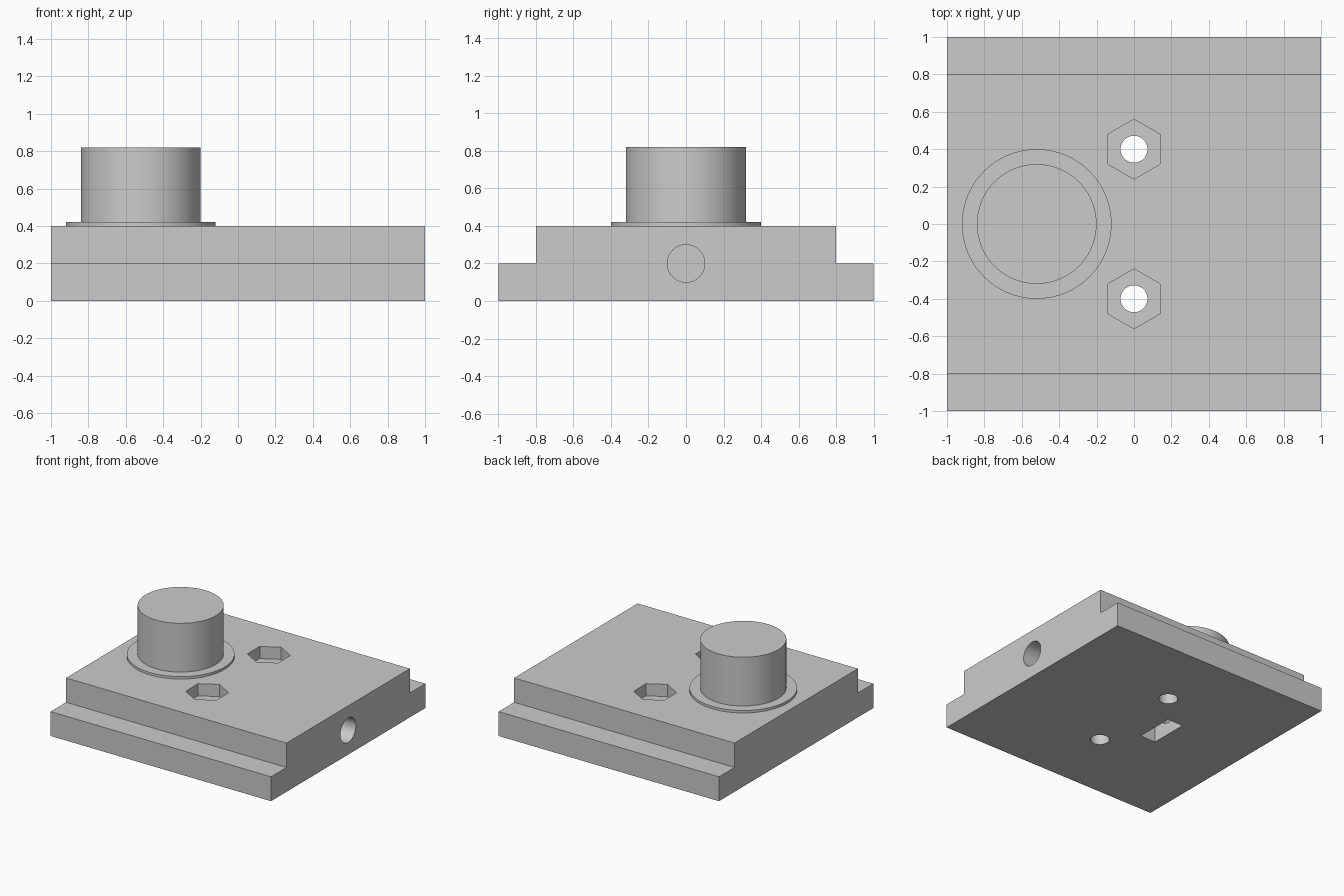
import bpy
import math

cube = bpy.data.objects.get("Cube")
if cube:
    bpy.data.objects.remove(cube, do_unlink=True)

GREY = (0.6, 0.6, 0.6, 1)
grey = bpy.data.materials.new("plain grey")
grey.use_nodes = True
grey.diffuse_color = GREY
grey.node_tree.nodes["Principled BSDF"].inputs["Base Color"].default_value = GREY


def name_part(name):
    ob = bpy.context.object
    ob.name = name
    ob.data.materials.append(grey)
    return ob


def box(name, x0, x1, y, z0, z1):
    bpy.ops.mesh.primitive_cube_add(size=1, location=((x0 + x1) / 2, 0, (z0 + z1) / 2))
    ob = name_part(name)
    ob.scale = (x1 - x0, 2 * y, z1 - z0)
    bpy.ops.object.transform_apply(location=False, rotation=False, scale=True)
    return ob


def cylinder(name, radius, start, length, sides=64, rotation=(0, 0, 0), along=(0, 0, 1)):
    centre = [s + a * length / 2 for s, a in zip(start, along)]
    bpy.ops.mesh.primitive_cylinder_add(vertices=sides, radius=radius, depth=length,
                                        location=centre, rotation=rotation)
    return name_part(name)


def cut(target, cutter):
    mod = target.modifiers.new(cutter.name, "BOOLEAN")
    mod.operation = "DIFFERENCE"
    mod.solver = "EXACT"
    mod.object = cutter
    bpy.context.view_layer.objects.active = target
    bpy.ops.object.modifier_apply(modifier=mod.name)
    bpy.data.objects.remove(cutter, do_unlink=True)


def smooth(ob):
    bpy.ops.object.select_all(action="DESELECT")
    ob.select_set(True)
    bpy.context.view_layer.objects.active = ob
    bpy.ops.object.shade_smooth_by_angle(angle=math.radians(30))


# Stepped base block, extruded along x from its end profile
half = [(1, 0), (1, 0.2), (0.8, 0.2), (0.8, 0.4)]
profile = half + [(-y, z) for y, z in reversed(half)]
n = len(profile)
verts = [(x, y, z) for x in (-1, 1) for y, z in profile]
faces = [tuple(reversed(range(n))), tuple(range(n, 2 * n))]
faces += [(i, (i + 1) % n, (i + 1) % n + n, i + n) for i in range(n)]
mesh = bpy.data.meshes.new("base_block")
mesh.from_pydata(verts, [], faces)
mesh.materials.append(grey)
base = bpy.data.objects.new("base_block", mesh)
bpy.context.collection.objects.link(base)

# Bolt holes with hexagonal nut pockets
for y in (-0.4, 0.4):
    cut(base, cylinder("bolt_hole", 0.072, (0, y, -0.1), 0.6, 48))
    cut(base, cylinder("nut_pocket", 0.16, (0, y, 0.3), 0.2, 6))

# Blind side bore that crosses the slot in the underside
cut(base, cylinder("side_bore", 0.1, (-0.52, 0, 0.2), 1.6, 64,
                   (0, math.pi / 2, 0), (1, 0, 0)))
cut(base, box("underside_slot", -0.34, -0.2, 0.16, -0.1, 0.3))
smooth(base)

# Round post on a thin flange
smooth(cylinder("post_flange", 0.4, (-0.52, 0, 0.4), 0.02, 96))
smooth(cylinder("round_post", 0.32, (-0.52, 0, 0.42), 0.4, 96))
